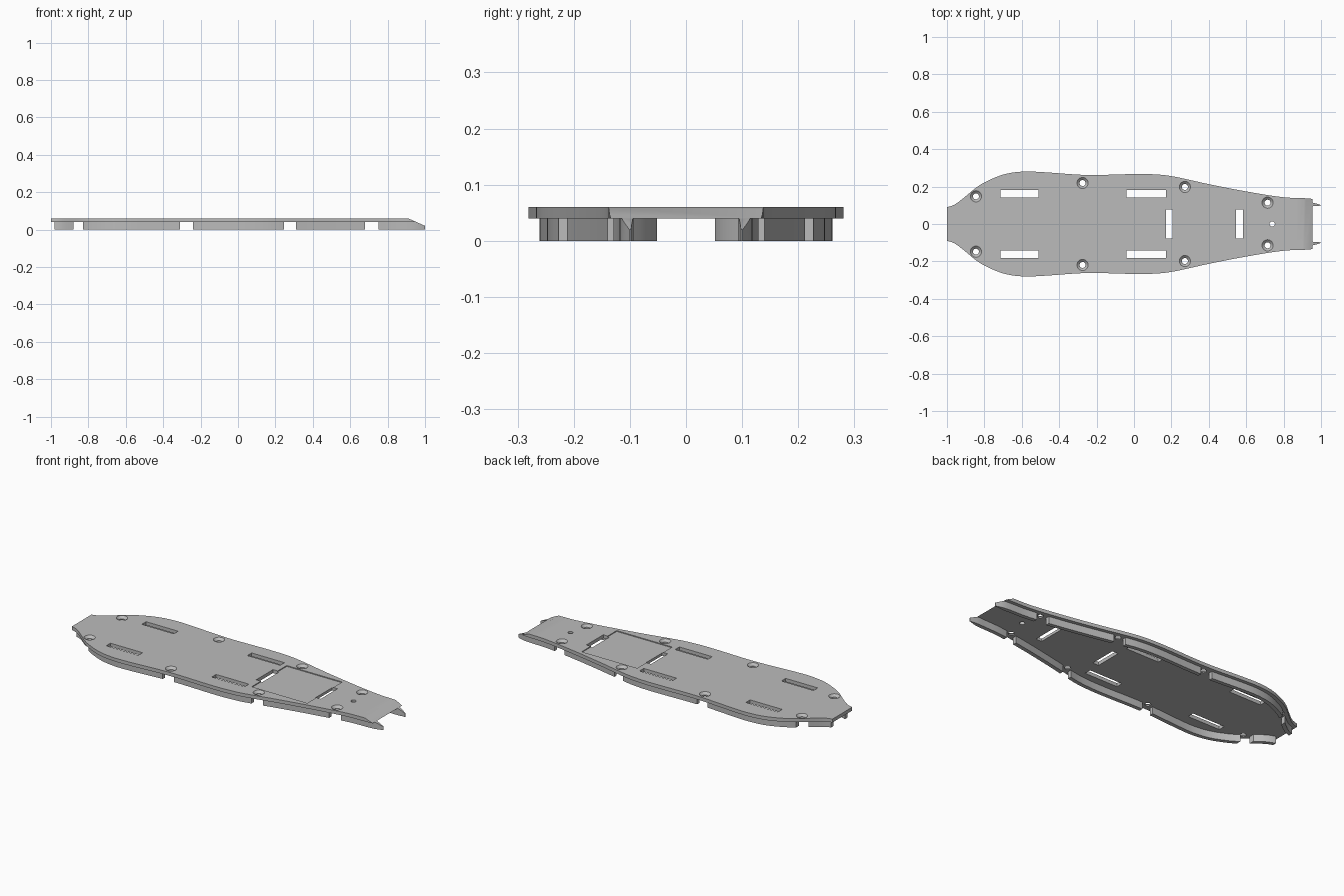
import bpy, bmesh, math
from mathutils import Vector

cube = bpy.data.objects.get("Cube")
if cube:
    bpy.data.objects.remove(cube, do_unlink=True)

grey = bpy.data.materials.new("plain grey")
grey.use_nodes = True
colour = (0.5, 0.5, 0.5, 1)
grey.diffuse_color = colour
grey.node_tree.nodes["Principled BSDF"].inputs["Base Color"].default_value = colour

BOTTOM, TOP = 0.04, 0.06

# Half-width of the deck along its length
PROFILE = [(-1, .09), (-.96, .103), (-.9, .148), (-.85, .19), (-.8, .222),
           (-.7, .264), (-.6, .28), (-.5, .278), (-.3, .264), (-.2, .262),
           (0, .267), (.1, .266), (.2, .256), (.4, .213), (.6, .174),
           (.8, .143), (.95, .135), (1.0, .121)]


def half_width(x):
    """Smooth interpolation through the profile points."""
    i = max(k for k in range(len(PROFILE) - 1) if PROFILE[k][0] <= x or k == 0)

    def slope(k):
        a, b = PROFILE[max(k - 1, 0)], PROFILE[min(k + 1, len(PROFILE) - 1)]
        return (b[1] - a[1]) / (b[0] - a[0])
    (x0, y0), (x1, y1) = PROFILE[i], PROFILE[i + 1]
    h = x1 - x0
    t = (x - x0) / h
    return ((2*t**3 - 3*t*t + 1) * y0 + (t**3 - 2*t*t + t) * h * slope(i)
            + (3*t*t - 2*t**3) * y1 + (t**3 - t*t) * h * slope(i + 1))


COUNT = 100
XS = [-1 + 2 * i / COUNT for i in range(COUNT + 1)]


def prism(bm, points, z0, z1):
    face = bm.faces.new([bm.verts.new((x, y, z0)) for x, y in points])
    out = bmesh.ops.extrude_face_region(bm, geom=[face])
    verts = [v for v in out["geom"] if isinstance(v, bmesh.types.BMVert)]
    bmesh.ops.translate(bm, verts=verts, vec=(0, 0, z1 - z0))


def box(bm, x0, x1, y0, y1, z0, z1):
    prism(bm, [(x0, y0), (x1, y0), (x1, y1), (x0, y1)], z0, z1)


def lathe(bm, x, y, rings, sides=24):
    """Closed round solid from (radius, height) rings."""
    loops = []
    for r, z in rings:
        loops.append([bm.verts.new((x + r * math.cos(a), y + r * math.sin(a), z))
                      for a in (2 * math.pi * k / sides for k in range(sides))])
    for low, high in zip(loops, loops[1:]):
        for k in range(sides):
            n = (k + 1) % sides
            bm.faces.new((low[k], low[n], high[n], high[k]))
    bm.faces.new(loops[0])
    bm.faces.new(loops[-1])


def slice_off(bm, point, normal):
    """Remove everything beyond a plane and cap the cut."""
    geom = bm.verts[:] + bm.edges[:] + bm.faces[:]
    cut = bmesh.ops.bisect_plane(bm, geom=geom, plane_co=point, plane_no=normal,
                                 clear_outer=True, dist=1e-5)
    edges = [e for e in cut["geom_cut"] if isinstance(e, bmesh.types.BMEdge)]
    bmesh.ops.holes_fill(bm, edges=edges, sides=0)


def slope_nose(bm):
    slice_off(bm, Vector((.91, 0, TOP)), Vector((.04, 0, .09)))


def finish(name, bm):
    bmesh.ops.recalc_face_normals(bm, faces=bm.faces[:])
    mesh = bpy.data.meshes.new(name)
    bm.to_mesh(mesh)
    bm.free()
    mesh.materials.append(grey)
    obj = bpy.data.objects.new(name, mesh)
    bpy.context.collection.objects.link(obj)
    return obj


def subtract(obj, bm):
    """Cut the solids in bm out of obj and discard the cutter."""
    cutter = finish("cutter", bm)
    cutter.hide_render = True
    mod = obj.modifiers.new("cut", "BOOLEAN")
    mod.operation, mod.solver, mod.object = "DIFFERENCE", "EXACT", cutter
    graph = bpy.context.evaluated_depsgraph_get()
    mesh = bpy.data.meshes.new_from_object(obj.evaluated_get(graph))
    obj.modifiers.clear()
    obj.data = mesh
    bpy.data.objects.remove(cutter, do_unlink=True)


# Deck plate with sloped nose
bm = bmesh.new()
edge = [(x, half_width(x)) for x in XS]
prism(bm, edge + [(x, -y) for x, y in reversed(edge)], BOTTOM, TOP)
slope_nose(bm)
deck = finish("deck_plate", bm)

# Shallow square recess between the cross slots
bm = bmesh.new()
box(bm, .2, .555, -.16, .16, TOP - .005, TOP + .05)
subtract(deck, bm)

# Slots, countersunk screw holes and the small centre hole
bm = bmesh.new()
for side in (-1, 1):
    for x0, x1 in ((-.715, -.51), (-.04, .17)):
        y0, y1 = sorted((side * .143, side * .182))
        box(bm, x0, x1, y0, y1, 0, .1)
    for x, y in ((-.845, .148), (-.275, .219), (.272, .198), (.714, .114)):
        lathe(bm, x, side * y, [(.016, 0), (.016, .047), (.03, TOP), (.03, .1)])
for x in (.17, .546):
    box(bm, x, x + .037, -.077, .077, 0, .1)
lathe(bm, .739, 0, [(.014, 0), (.014, .1)])
subtract(deck, bm)

# Rim walls under the deck, broken at the screws
PIECES = [("tail", -.98, -.88), ("rear", -.83, -.31), ("middle", -.24, .245),
          ("front", .31, .68), ("nose", .75, 1.0)]


def inset(x, distance):
    d = .004
    a, b = max(x - d, -1), min(x + d, 1)
    s = (half_width(b) - half_width(a)) / (b - a)
    n = Vector((s, -1)).normalized() if x < .9 else Vector((0, -1))
    return (x + n.x * distance, half_width(x) + n.y * distance)


def wall_thickness(x):
    return .022 if x < .95 else .022 - .019 * (x - .95) / .05


parts = [deck]
outer = [inset(x, .02) for x in XS]
inner = [inset(x, .02 + wall_thickness(x)) for x in XS]
for label, x0, x1 in PIECES:
    for side, word in ((1, "left"), (-1, "right")):
        bm = bmesh.new()
        ring = outer + inner[::-1]
        prism(bm, [(x, y * side) for x, y in ring], 0, BOTTOM)
        slice_off(bm, Vector((x0, 0, 0)), Vector((-1, 0, 0)))
        if x1 < 1:
            slice_off(bm, Vector((x1, 0, 0)), Vector((1, 0, 0)))
        else:
            slope_nose(bm)
        parts.append(finish(f"{label}_rim_{word}", bm))

# Smooth shading with sharp edges kept
bpy.ops.object.select_all(action="DESELECT")
for obj in parts:
    obj.select_set(True)
bpy.context.view_layer.objects.active = deck
bpy.ops.object.shade_smooth_by_angle(angle=math.radians(30))
